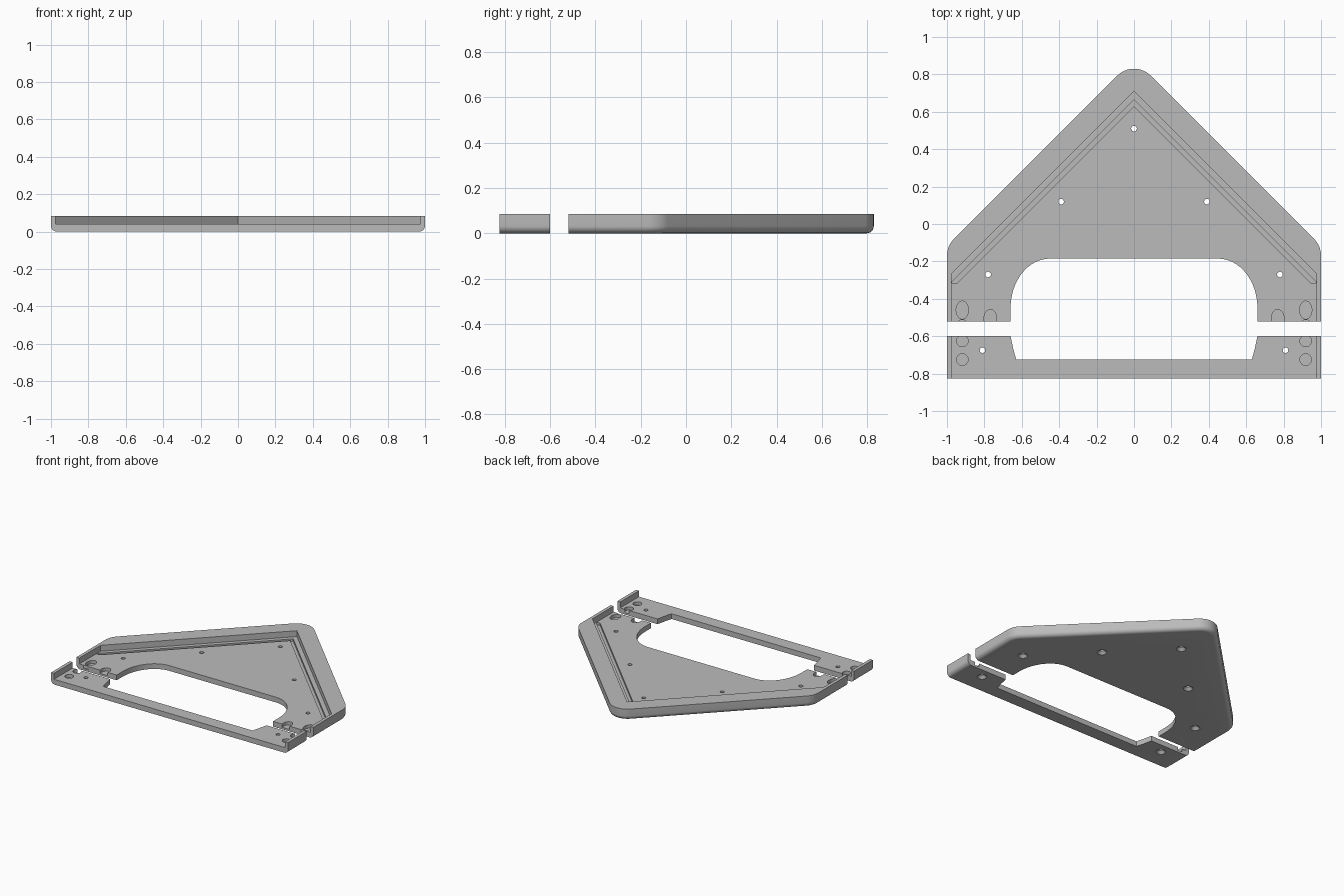
import bpy, bmesh, math

if "Cube" in bpy.data.objects:
    bpy.data.objects.remove(bpy.data.objects["Cube"])

grey = bpy.data.materials.new("plain grey")
grey.diffuse_color = (0.5, 0.5, 0.5, 1)
grey.use_nodes = True
grey.node_tree.nodes["Principled BSDF"].inputs["Base Color"].default_value = grey.diffuse_color

TOP, FLOOR = 0.085, 0.04


def loft(name, layers):
    """Solid from matching outlines given as (z, points)."""
    bm = bmesh.new()
    rings = [[bm.verts.new((x, y, z)) for x, y in pts] for z, pts in layers]
    n = len(rings[0])
    for a, b in zip(rings, rings[1:]):
        for i in range(n):
            j = (i + 1) % n
            bm.faces.new((a[i], a[j], b[j], b[i]))
    bm.faces.new(rings[0][::-1])
    bm.faces.new(rings[-1])
    bmesh.ops.recalc_face_normals(bm, faces=bm.faces)
    me = bpy.data.meshes.new(name)
    bm.to_mesh(me)
    bm.free()
    ob = bpy.data.objects.new(name, me)
    bpy.context.collection.objects.link(ob)
    me.materials.append(grey)
    return ob


def cut(ob, layers):
    """Subtract a lofted cutter and remove the cutter."""
    tool = loft("cutter", layers)
    tool.hide_render = True
    mod = ob.modifiers.new("cut", 'BOOLEAN')
    mod.operation, mod.solver, mod.object = 'DIFFERENCE', 'EXACT', tool
    bpy.context.view_layer.update()
    dg = bpy.context.evaluated_depsgraph_get()
    me = bpy.data.meshes.new_from_object(ob.evaluated_get(dg))
    ob.modifiers.clear()
    ob.data = me
    bpy.data.objects.remove(tool)


def prism(pts, z0, z1):
    return [(z0, pts), (z1, pts)]


def arc(cx, cy, rx, ry, a0, a1, n):
    return [(cx + rx * math.cos(math.radians(a0 + (a1 - a0) * i / n)),
             cy + ry * math.sin(math.radians(a0 + (a1 - a0) * i / n))) for i in range(n + 1)]


def oval(cx, cy, rx, ry, n=24):
    return arc(cx, cy, rx, ry, 0, 360, n)[:-1]


def mirrored(right):
    """Close a right-hand half outline (front to back) with its mirror image."""
    return right + [(-x, y) for x, y in reversed(right) if x > 1e-6]


def house(d):
    """Rear plate outline, inset by d on all sides but the front."""
    r = 0.127
    side_y = 0.883 - 1 - r * math.tan(math.radians(22.5))
    return mirrored([(1 - d, -0.52)] + arc(1 - r, side_y, r - d, r - d, 0, 45, 8)
                    + arc(0, 0.703, r - d, r - d, 45, 90, 8))


def bar(d):
    return mirrored([(1 - d, -0.825), (1 - d, -0.60)])


def tray(name, outline, r=0.032, n=6):
    """Solid with a rounded lower edge."""
    layers = []
    for i in range(n + 1):
        a = math.pi / 2 * i / n
        layers.append((r - r * math.cos(a), outline(r - r * math.sin(a))))
    return loft(name, layers + [(TOP, outline(0))])


rear = tray("rear_plate", house)
front = tray("front_bar", bar)

# recessed floor inside the raised rim, and the large central opening
recess = mirrored([(0.975, -1), (0.975, -0.265), (0, 0.71)])
opening = mirrored([(0.63, -0.725), (0.645, -0.67), (0.66, -0.60)]
                   + arc(0.45, -0.45, 0.21, 0.265, 0, 90, 16))
for ob in (rear, front):
    cut(ob, prism(recess, FLOOR, 0.2))
    cut(ob, prism(opening, -0.1, 0.2))

# V-shaped groove following the rim
groove = [(0.974, -0.315), (0.974, -0.309), (0, 0.665), (-0.974, -0.309),
          (-0.974, -0.315), (-0.945, -0.315), (0, 0.63), (0.945, -0.315)]
cut(rear, prism(groove, 0.022, 0.06))

# countersunk screw holes
holes = [(rear, 0, 0.51)]
for s in (-1, 1):
    holes += [(rear, s * 0.39, 0.12), (rear, s * 0.78, -0.27), (front, s * 0.81, -0.675)]
for ob, x, y in holes:
    cut(ob, [(-0.005, oval(x, y, 0.034, 0.034)), (0.0, oval(x, y, 0.034, 0.034)),
             (0.02, oval(x, y, 0.015, 0.015)), (0.06, oval(x, y, 0.015, 0.015))])

# blind pockets beside the gap
for s in (-1, 1):
    for ob, x, y, rx, ry in ((rear, 0.918, -0.46, 0.033, 0.048),
                             (rear, 0.918, -0.545, 0.033, 0.033),
                             (rear, 0.768, -0.505, 0.034, 0.048),
                             (front, 0.918, -0.625, 0.031, 0.031),
                             (front, 0.918, -0.725, 0.031, 0.031)):
        cut(ob, prism(oval(s * x, y, rx, ry), 0.015, 0.06))

# smooth curves, sharp edges
for ob in (rear, front):
    bpy.ops.object.select_all(action='DESELECT')
    ob.select_set(True)
    bpy.context.view_layer.objects.active = ob
    bpy.ops.object.shade_smooth_by_angle(angle=math.radians(30))
